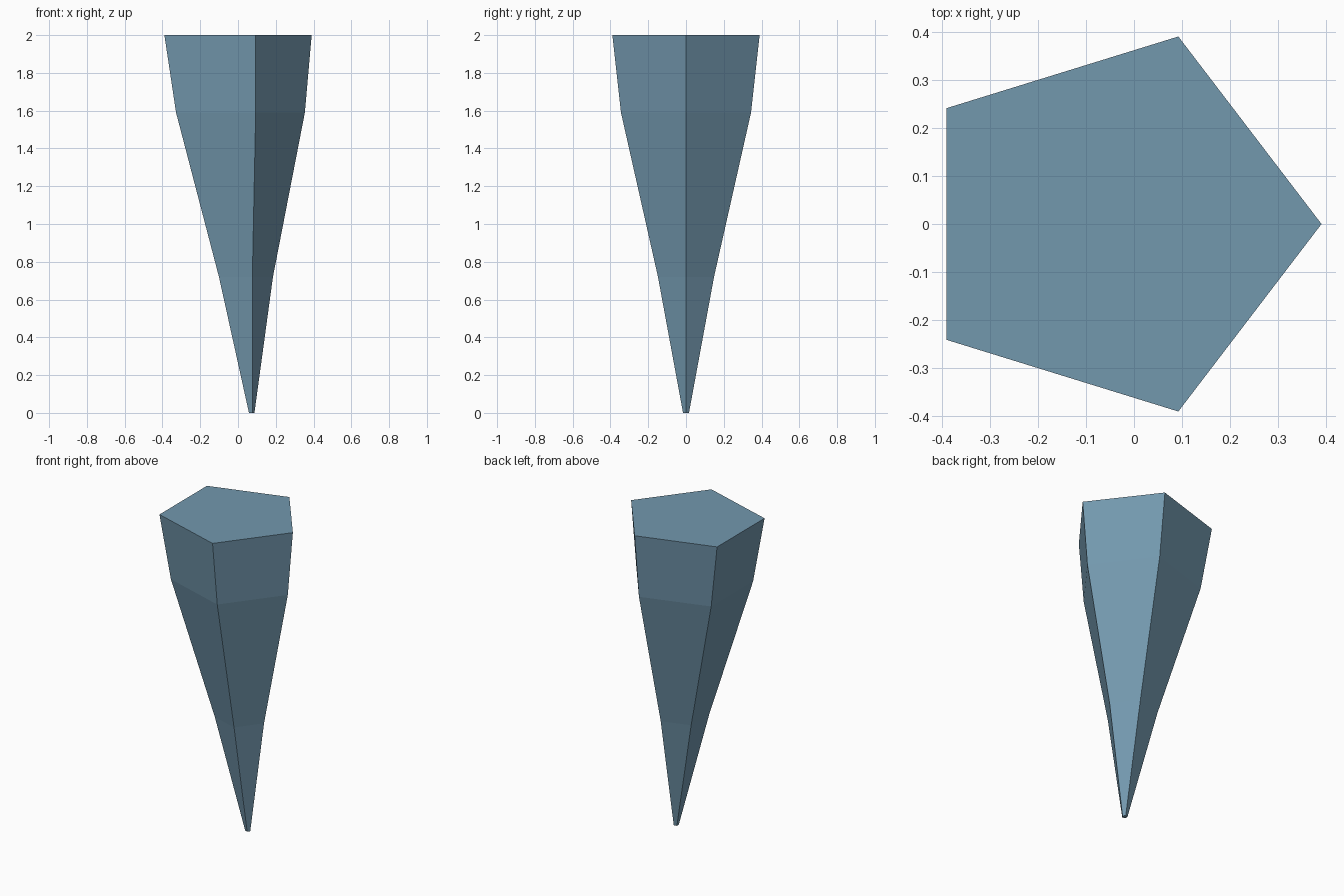
import bpy, bmesh, math

if "Cube" in bpy.data.objects:
    bpy.data.objects.remove(bpy.data.objects["Cube"])

steel = bpy.data.materials.new("steel blue")
steel.diffuse_color = (0.171, 0.314, 0.423, 1)
steel.use_nodes = True
steel.node_tree.nodes["Principled BSDF"].inputs["Base Color"].default_value = steel.diffuse_color

# Pentagon sections from tip to top: height, centre x, x radius, y radius
SECTIONS = [(0.0, 0.071, 0.016, 0.0165),
            (0.72, 0.027, 0.158, 0.156),
            (1.59, -0.023, 0.377, 0.362),
            (2.0, -0.041, 0.431, 0.41)]
SIDES = 5

# Tapered spike lofted through the sections
bm = bmesh.new()
rings = []
for z, cx, rx, ry in SECTIONS:
    angles = [2 * math.pi * i / SIDES for i in range(SIDES)]
    rings.append([bm.verts.new((cx + rx * math.cos(a), ry * math.sin(a), z)) for a in angles])
for low, high in zip(rings, rings[1:]):
    for i in range(SIDES):
        j = (i + 1) % SIDES
        bm.faces.new((low[i], low[j], high[j], high[i]))
bm.faces.new(rings[0][::-1])
bm.faces.new(rings[-1])
bmesh.ops.recalc_face_normals(bm, faces=bm.faces)

mesh = bpy.data.meshes.new("spike")
bm.to_mesh(mesh)
bm.free()
mesh.materials.append(steel)
bpy.context.collection.objects.link(bpy.data.objects.new("spike", mesh))
